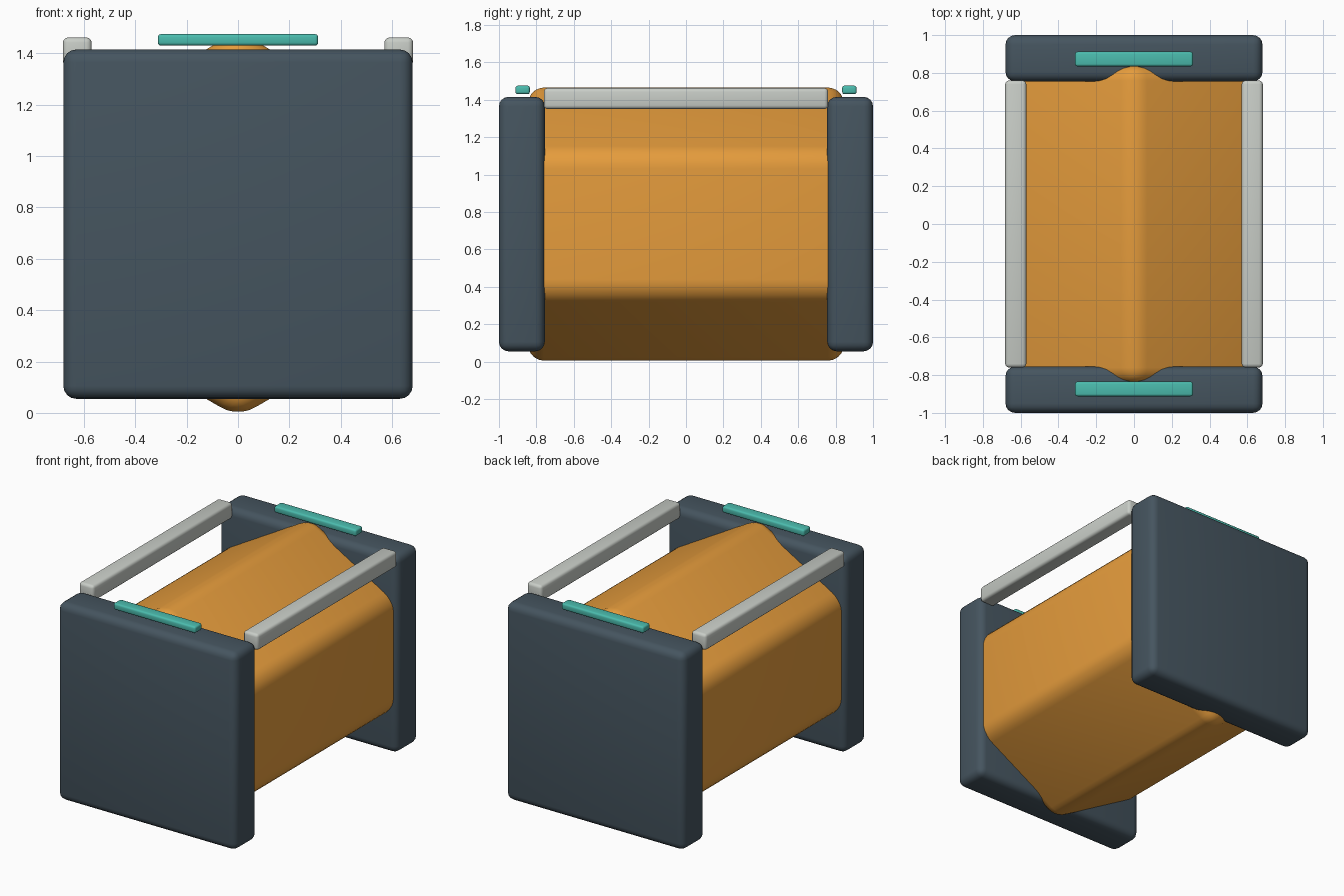
import bpy, bmesh
from math import sin, cos, pi

if "Cube" in bpy.data.objects:
    bpy.data.objects.remove(bpy.data.objects["Cube"])

CZ = 0.735  # height of the body axis


def material(name, rgb):
    m = bpy.data.materials.new(name)
    m.diffuse_color = (*rgb, 1)
    m.use_nodes = True
    m.node_tree.nodes["Principled BSDF"].inputs["Base Color"].default_value = m.diffuse_color
    return m


ORANGE = material("orange", (0.78, 0.33, 0.045))
SLATE = material("slate", (0.06, 0.09, 0.115))
TEAL = material("teal", (0.07, 0.50, 0.42))
PALE = material("pale_grey", (0.58, 0.61, 0.57))


def finish(name, bm, mat, bevel, segments):
    bmesh.ops.recalc_face_normals(bm, faces=bm.faces)
    mesh = bpy.data.meshes.new(name)
    bm.to_mesh(mesh)
    bm.free()
    mesh.materials.append(mat)
    ob = bpy.data.objects.new(name, mesh)
    bpy.context.collection.objects.link(ob)
    mod = ob.modifiers.new("rounded_edges", 'BEVEL')
    mod.width, mod.segments = bevel, segments
    bpy.ops.object.select_all(action='DESELECT')
    ob.select_set(True)
    bpy.context.view_layer.objects.active = ob
    bpy.ops.object.modifier_apply(modifier=mod.name)
    bpy.ops.object.shade_smooth_by_angle()
    return ob


def box(name, lo, hi, mat, bevel, segments=3):
    bm = bmesh.new()
    bmesh.ops.create_cube(bm, size=1)
    for v in bm.verts:
        v.co = [(a + b) / 2 + c * (b - a) for a, b, c in zip(lo, hi, v.co)]
    return finish(name, bm, mat, bevel, segments)


# Hexagonal body lying along y, with a corner at top and bottom
bm = bmesh.new()
hexagon = [bm.verts.new((0.752 * sin(i * pi / 3), -0.84, CZ + 0.752 * cos(i * pi / 3)))
           for i in range(6)]
face = bm.faces.new(hexagon)
ext = bmesh.ops.extrude_face_region(bm, geom=[face], use_keep_orig=True)
for v in ext["geom"]:
    if isinstance(v, bmesh.types.BMVert):
        v.co.y = 0.84
finish("body", bm, ORANGE, 0.08, 5)


def span(a, b, s):
    return sorted((a * s, b * s))


# End plates with a small strip above each
for s, end in ((-1, "front"), (1, "back")):
    y0, y1 = span(0.755, 1.0, s)
    box(end + "_plate", (-0.68, y0, 0.055), (0.68, y1, 1.415), SLATE, 0.05, 4)
    y0, y1 = span(0.835, 0.912, s)
    box(end + "_strip", (-0.312, y0, 1.43), (0.312, y1, 1.475), TEAL, 0.012)

# Side rails joining the plates
for s, side in ((-1, "left"), (1, "right")):
    x0, x1 = span(0.57, 0.682, s)
    box(side + "_rail", (x0, -0.76, 1.35), (x1, 0.76, 1.462), PALE, 0.02)
